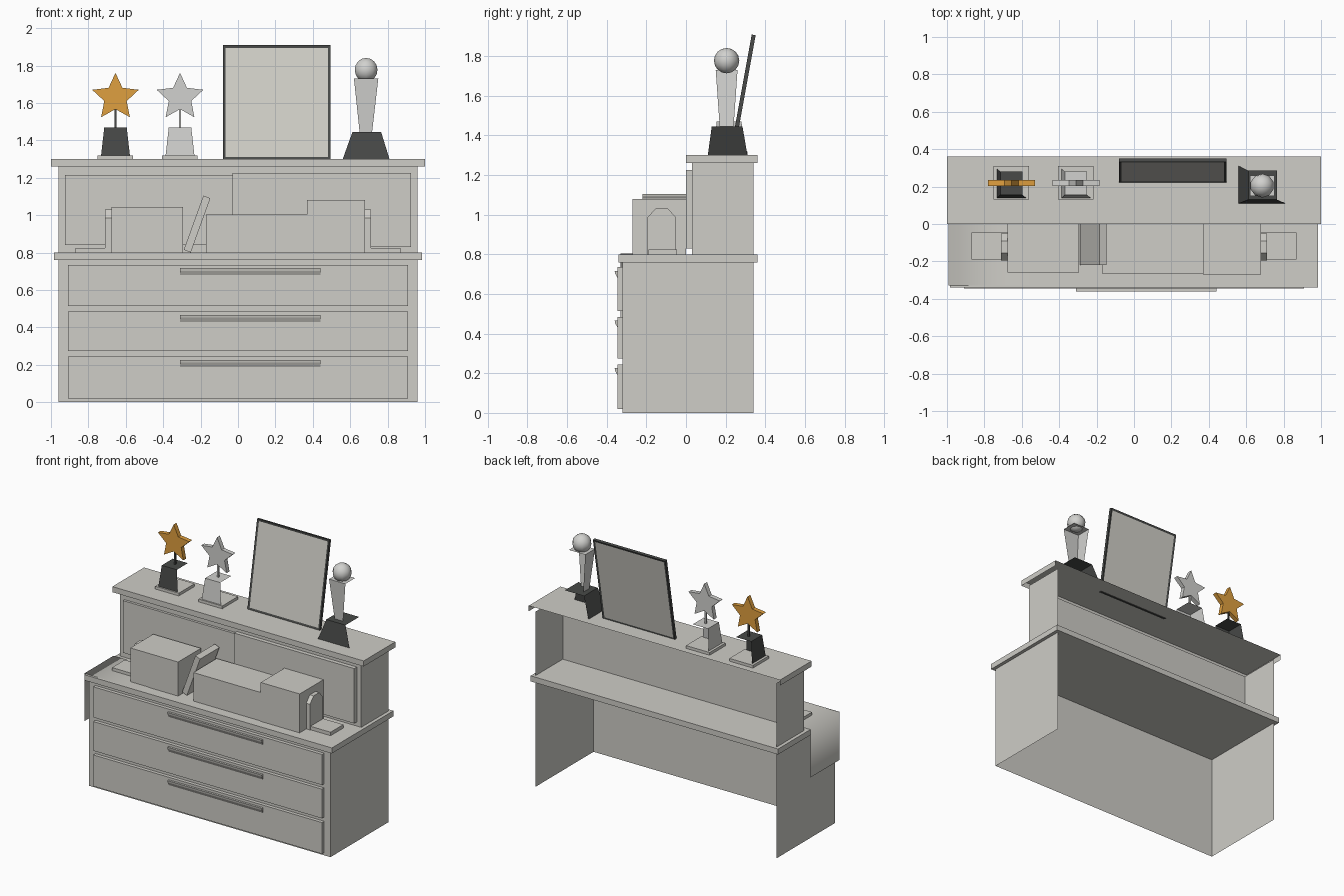
import bpy, bmesh, math
from mathutils import Vector, Matrix

cube = bpy.data.objects.get("Cube")
if cube:
    bpy.data.objects.remove(cube, do_unlink=True)


def material(name, r, g, b):
    m = bpy.data.materials.new(name)
    m.use_nodes = True
    m.diffuse_color = (r, g, b, 1)
    m.node_tree.nodes["Principled BSDF"].inputs["Base Color"].default_value = (r, g, b, 1)
    return m


GREY = material("warm grey", 0.62, 0.61, 0.57)
SILVER = material("silver", 0.64, 0.64, 0.62)
GOLD = material("gold", 0.74, 0.35, 0.05)
DARK = material("charcoal", 0.065, 0.068, 0.065)
PRINT = material("picture grey", 0.64, 0.63, 0.58)


def finish(name, bm, *mats):
    mesh = bpy.data.meshes.new(name)
    bm.to_mesh(mesh)
    bm.free()
    for m in mats:
        mesh.materials.append(m)
    ob = bpy.data.objects.new(name, mesh)
    bpy.context.scene.collection.objects.link(ob)
    return ob


SIDES = {"left": (1, 0, 0), "right": (-1, 0, 0), "back": (0, 1, 0),
         "front": (0, -1, 0), "top": (0, 0, 1), "bottom": (0, 0, -1)}


def block(name, x, y, z, mat, top=None, drop=()):
    """Box from ranges; top gives other x and y ranges at the top, drop opens sides."""
    bm = bmesh.new()
    bmesh.ops.create_cube(bm, size=1)
    gone = [f for f in bm.faces if any(f.normal.dot(Vector(SIDES[d])) > 0.9 for d in drop)]
    bmesh.ops.delete(bm, geom=gone, context="FACES")
    for v in bm.verts:
        rx, ry = top if top and v.co.z > 0 else (x, y)
        v.co = (rx[v.co.x > 0], ry[v.co.y > 0], z[v.co.z > 0])
    return finish(name, bm, mat)


def extrude(name, points, direction, mat):
    """Closed outline pushed along a direction."""
    bm = bmesh.new()
    face = bm.faces.new([bm.verts.new(p) for p in points])
    out = bmesh.ops.extrude_face_region(bm, geom=[face], use_keep_orig=True)
    moved = [g for g in out["geom"] if isinstance(g, bmesh.types.BMVert)]
    bmesh.ops.translate(bm, verts=moved, vec=direction)
    bmesh.ops.recalc_face_normals(bm, faces=bm.faces)
    return finish(name, bm, mat)


# Cabinet carcass, open behind
block("lower_cabinet", (-0.96, 0.96), (-0.32, 0.34), (0, 0.76), GREY, drop=("back", "bottom", "top"))
block("counter_top", (-0.985, 0.985), (-0.34, 0.36), (0.76, 0.80), GREY)
block("upper_cabinet", (-0.96, 0.96), (0.03, 0.34), (0.80, 1.26), GREY, drop=("back", "bottom", "top"))
block("upper_top", (-1, 1), (0, 0.36), (1.26, 1.30), GREY, drop=("back", "bottom"))

# Sliding doors
block("right_door", (-0.925, -0.03), (0.012, 0.03), (0.84, 1.215), GREY)
block("left_door", (-0.03, 0.925), (0, 0.03), (0.83, 1.225), GREY)

# Drawers with wedge handles
for label, low, high in (("bottom", 0.02, 0.245), ("middle", 0.275, 0.485), ("top", 0.515, 0.735)):
    block(label + "_drawer", (-0.91, 0.91), (-0.345, -0.32), (low, high), GREY)
    h = high - 0.018
    extrude(label + "_handle", [(-0.31, -0.36, h), (-0.31, -0.345, h), (-0.31, -0.345, h - 0.038),
                                (-0.31, -0.357, h - 0.015)], (0.75, 0, 0), GREY)

# Cloth draped over one end
bm = bmesh.new()
rows = [[bm.verts.new((x, y, z)) for y in (-0.33, 0)]
        for x, z in ((-0.53, 0.802), (-0.992, 0.804), (-0.992, 0.46))]
for a, b in zip(rows, rows[1:]):
    bm.faces.new((a[0], a[1], b[1], b[0]))
bmesh.ops.recalc_face_normals(bm, faces=bm.faces)
bm.normal_update()
if max(bm.faces, key=lambda f: abs(f.normal.z)).normal.z < 0:
    bmesh.ops.reverse_faces(bm, faces=bm.faces)
for f in bm.faces:
    f.smooth = True
finish("draped_cloth", bm, GREY)

# Boxes and leaning book on the counter
block("book_stack_right", (-0.675, -0.295), (-0.26, 0), (0.80, 1.045), GREY)
block("book_stack_middle", (-0.17, 0.37), (-0.265, 0), (0.80, 1.005), GREY)
block("book_stack_left", (0.37, 0.68), (-0.27, 0), (0.80, 1.08), GREY)
extrude("leaning_book", [(-0.29, -0.22, 0.815), (-0.253, -0.22, 0.80), (-0.148, -0.22, 1.09),
                         (-0.185, -0.22, 1.105)], (0, 0.22, 0), GREY)

# Mirrored bookends with arched uprights
for label, s in (("right", -1), ("left", 1)):
    block(label + "_bookend_base", sorted((s * 0.675, s * 0.87)), (-0.19, -0.045), (0.80, 0.825), GREY)
    arch = [(-0.195, 0.80), (-0.195, 0.985), (-0.155, 1.03), (-0.09, 1.03), (-0.05, 0.985), (-0.05, 0.80)]
    extrude(label + "_bookend_upright", [(s * 0.675, y, z) for y, z in arch], (s * 0.035, 0, 0), GREY)

# Star trophies; pedestals are open at the back and on one side
OPEN = ("back", "left", "bottom")


def star_trophy(label, cx, star, base):
    cy = 0.22
    block(label + "_trophy_plate", (cx - 0.095, cx + 0.093), (0.13, 0.31), (1.30, 1.32), GREY)
    block(label + "_trophy_pedestal", (cx - 0.077, cx + 0.077), (0.14, 0.295), (1.32, 1.47), base,
          top=((cx - 0.06, cx + 0.06), (0.155, 0.28)), drop=OPEN)
    block(label + "_trophy_stem", (cx - 0.006, cx + 0.006), (cy - 0.006, cy + 0.006), (1.47, 1.58), base)
    outline = []
    for i in range(10):
        r = 0.063 if i % 2 else 0.131
        a = i * math.pi / 5
        outline.append((cx + r * math.sin(a), cy - 0.016, 1.63 + r * math.cos(a)))
    extrude(label + "_trophy_star", outline, (0, 0.032, 0), star)


star_trophy("gold", -0.655, GOLD, DARK)
star_trophy("silver", -0.31, SILVER, SILVER)

# Ball trophy
block("ball_trophy_base", (0.56, 0.81), (0.11, 0.31), (1.30, 1.445), DARK,
      top=((0.612, 0.765), (0.13, 0.285)), drop=OPEN)
block("ball_trophy_column", (0.65, 0.717), (0.17, 0.24), (1.445, 1.73), SILVER,
      top=((0.62, 0.75), (0.15, 0.26)), drop=OPEN)
bm = bmesh.new()
bmesh.ops.create_uvsphere(bm, u_segments=10, v_segments=8, radius=0.064,
                          matrix=Matrix.Translation((0.685, 0.205, 1.777)))
for f in bm.faces:
    f.smooth = True
finish("ball_trophy_ball", bm, SILVER)

# Picture frame leaning back, with inset panels on both faces
bm = bmesh.new()
bmesh.ops.create_cube(bm, size=1, matrix=Matrix.Diagonal((0.575, 0.02, 0.62, 1)))
panels = [f for f in bm.faces if abs(f.normal.y) > 0.9]
bmesh.ops.inset_individual(bm, faces=panels, thickness=0.02, depth=-0.003)
for f in panels:
    f.material_index = 1
frame = finish("picture_frame", bm, DARK, PRINT)
frame.location = (0.2075, 0.286, 1.602)
frame.rotation_euler.x = -math.radians(10.3)
